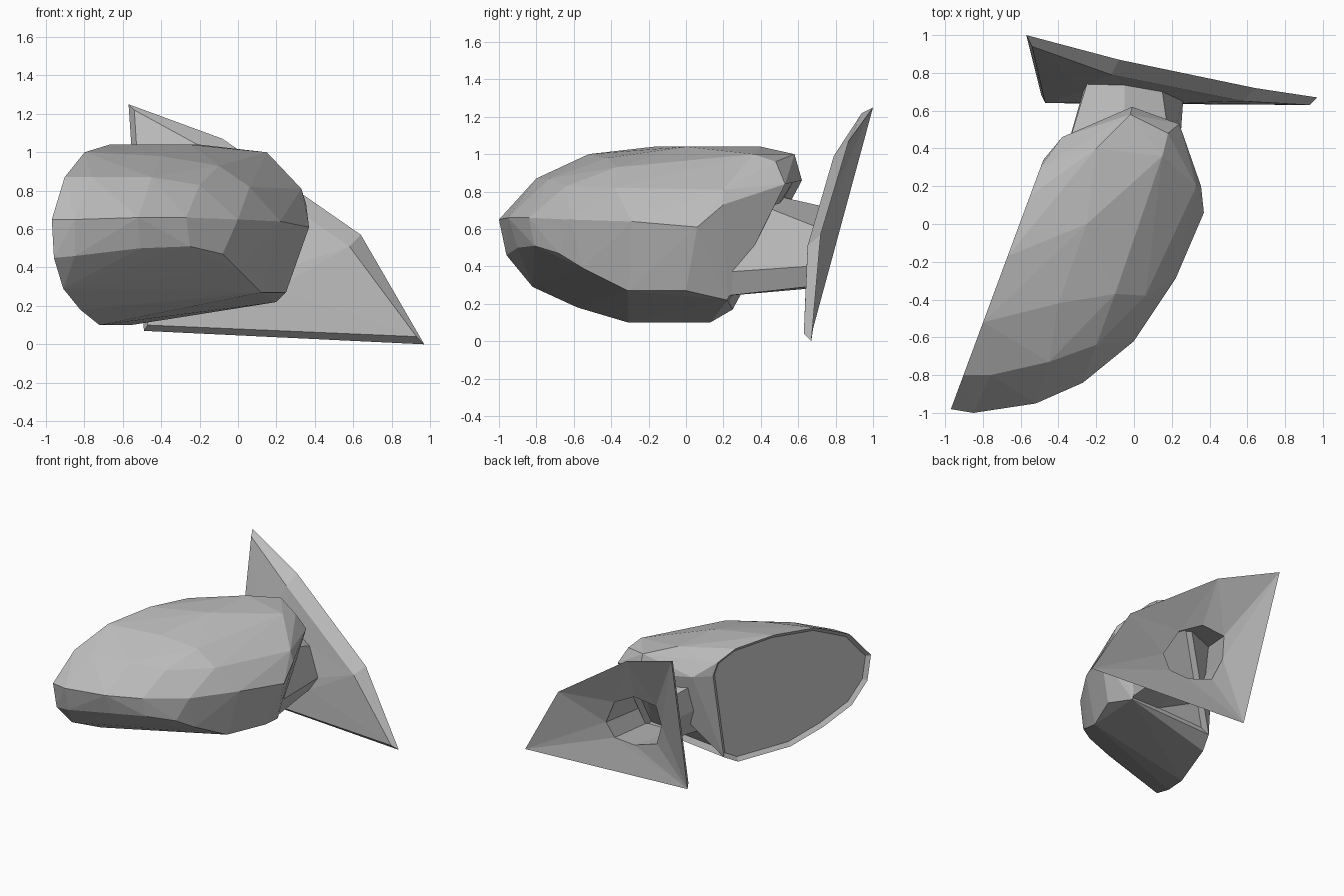
import bpy, bmesh
from mathutils import Vector

if "Cube" in bpy.data.objects:
    bpy.data.objects.remove(bpy.data.objects["Cube"])

grey = bpy.data.materials.new("plain_grey")
grey.use_nodes = True
grey.diffuse_color = (0.5, 0.5, 0.5, 1)
grey.node_tree.nodes["Principled BSDF"].inputs["Base Color"].default_value = (0.5, 0.5, 0.5, 1)


def finish(name, bm):
    bmesh.ops.recalc_face_normals(bm, faces=bm.faces)
    mesh = bpy.data.meshes.new(name)
    bm.to_mesh(mesh)
    bm.free()
    mesh.materials.append(grey)
    ob = bpy.data.objects.new(name, mesh)
    bpy.context.collection.objects.link(ob)


def recess(bm, direction, limit, thickness, depth):
    """Sink the group of faces that look along a direction."""
    d = Vector(direction).normalized()
    bm.normal_update()
    faces = [f for f in bm.faces if f.normal.dot(d) > limit]
    bmesh.ops.inset_region(bm, faces=faces, thickness=thickness, depth=-depth,
                           use_even_offset=True)


# Housing: flat slanted rim for the glass (y, z) plus the domed shell points
rim = [(-.98, .65), (-.80, .87), (-.52, 1.0), (-.17, 1.04), (.15, 1.02), (.30, .95), (.34, .85),
       (.25, .17), (.13, .10), (-.31, .10), (-.58, .18), (-.82, .29), (-.95, .45)]
shell = [(-.85, -1.0, .65), (-.52, -.95, .66), (-.27, -.84, .66), (0, -.62, .65),
         (.22, -.29, .64), (.37, .06, .61), (.355, .20, .73), (.33, .20, .81),
         (-.85, -.96, .46), (-.51, -.90, .50), (-.25, -.81, .51), (-.08, -.68, .47),
         (.00, -.55, .39), (.12, -.31, .27), (.25, 0, .27), (.20, .22, .22),
         (-.76, -.80, .87), (-.45, -.73, .87), (-.20, -.64, .83),
         (-.40, -.42, .98), (-.10, -.37, .93), (.06, -.38, .82),
         (-.20, .40, 1.04), (-.25, .00, 1.04), (.15, .36, 1.0),
         (-.02, .58, 1.0), (-.01, .62, .86), (.18, .48, .96), (.24, .53, .84),
         (-.38, .46, .86)]
bm = bmesh.new()
for p in [(-.606 + .371 * y, y, z) for y, z in rim] + shell:
    bm.verts.new(p)
bmesh.ops.convex_hull(bm, input=bm.verts)
bmesh.ops.delete(bm, geom=[v for v in bm.verts if not v.link_faces], context='VERTS')
recess(bm, (-1, .371, 0), .99, .03, .025)      # glass
recess(bm, (0, .85, -.5), .88, .03, .04)       # throat around the arm
finish("mirror_housing", bm)

# Arm: open tube from the hole in the plate into the housing
neck = [(.26, .65, .40), (.15, .70, .61), (-.05, .735, .72), (-.25, .74, .70),
        (-.27, .70, .53), (-.20, .66, .35), (.01, .645, .28), (.19, .64, .29)]
root = [(.23, .22, .37), (.19, .42, .72), (-.05, .47, .78), (-.36, .38, .78),
        (-.39, .28, .58), (-.33, .20, .34), (-.05, .19, .24), (.20, .19, .24)]
bm = bmesh.new()
a, b = [[bm.verts.new(p) for p in ring] for ring in (neck, root)]
for i in range(len(a)):
    bm.faces.new((a[i - 1], a[i], b[i], b[i - 1]))
finish("mirror_arm", bm)

# Mounting plate: five-cornered outline, bevelled edge, both sides dipping to the arm hole
back = [(.97, .67, 0), (.64, .72, .57), (-.08, .87, 1.07), (-.57, 1.0, 1.25), (-.49, .68, .07)]
front = [(.93, .63, .04), (.58, .65, .51), (-.12, .79, .99), (-.54, .94, 1.22), (-.47, .64, .10)]
bm = bmesh.new()
sides = []
for outline in (back, front):
    edges = []
    for loop in (outline, neck):
        vs = [bm.verts.new(p) for p in loop]
        edges += [bm.edges.new((vs[i], vs[i - 1])) for i in range(len(vs))]
        if loop is outline:
            sides.append(vs)
    bmesh.ops.triangle_fill(bm, edges=edges, use_beauty=True, normal=(0, 1, 0))
for i in range(len(back)):
    bm.faces.new((sides[0][i - 1], sides[0][i], sides[1][i], sides[1][i - 1]))
finish("mounting_plate", bm)
